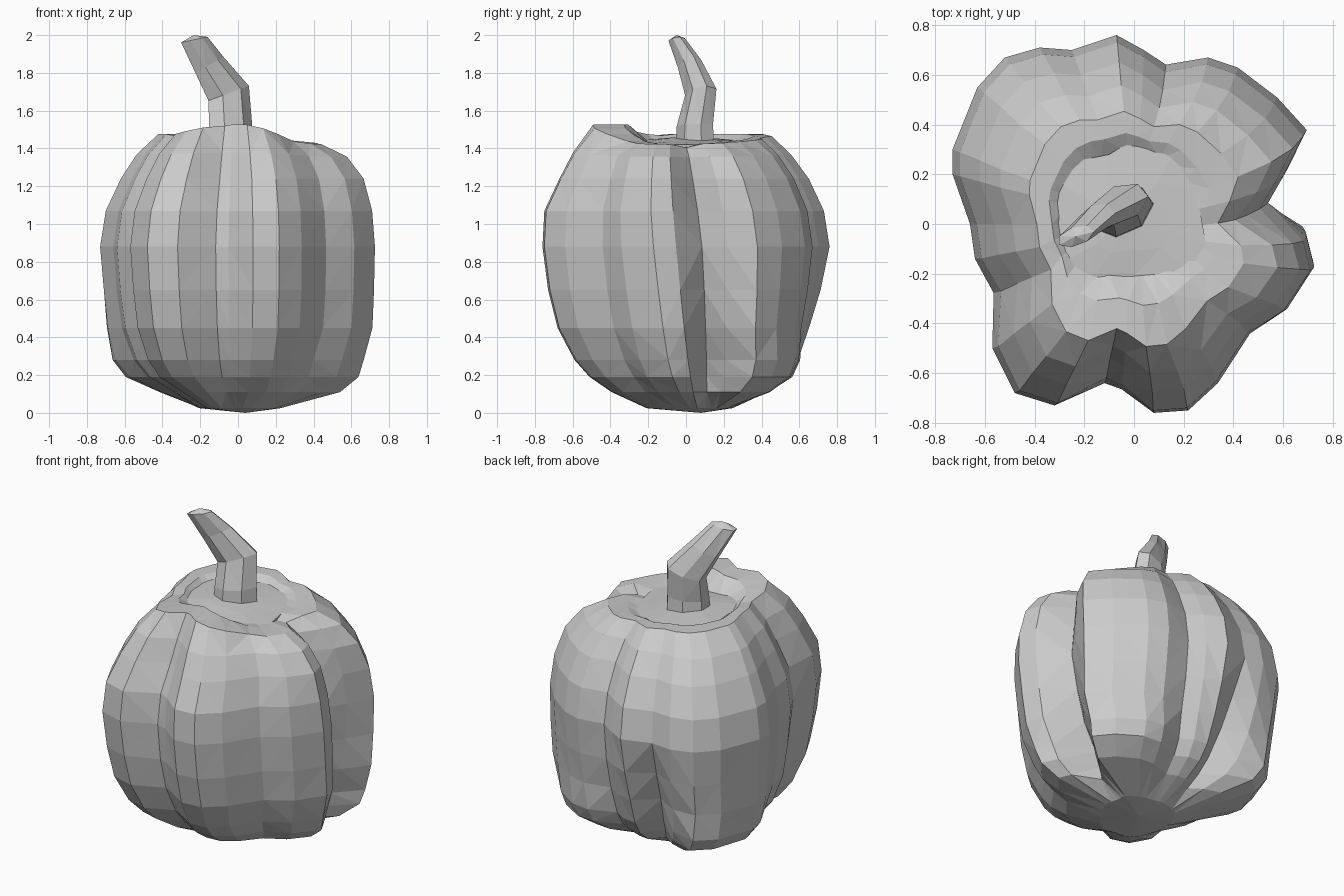
import bpy, bmesh, math
from mathutils import Vector


def loft(name, rings, start=None, end=None):
    """Skin a stack of equal-length rings, closing the ends with fans to a point."""
    bm = bmesh.new()
    loops = [[bm.verts.new(p) for p in r] for r in rings]
    n = len(loops[0])
    for a, b in zip(loops, loops[1:]):
        for i in range(n):
            j = (i + 1) % n
            bm.faces.new((a[i], a[j], b[j], b[i]))
    for loop, tip in ((loops[0], start), (loops[-1], end)):
        if tip is not None:
            c = bm.verts.new(tip)
            for i in range(n):
                bm.faces.new((loop[i], loop[(i + 1) % n], c))
    bmesh.ops.triangulate(bm, faces=bm.faces[:])
    bmesh.ops.recalc_face_normals(bm, faces=bm.faces[:])
    me = bpy.data.meshes.new(name)
    bm.to_mesh(me)
    bm.free()
    ob = bpy.data.objects.new(name, me)
    bpy.context.collection.objects.link(ob)
    return ob


# Lobed outline seen from above, anticlockwise from the right groove
outline = [(.56, .09), (.62, .22), (.70, .38), (.58, .51), (.42, .63), (.30, .67),
           (.13, .645), (.04, .70), (-.07, .76), (-.25, .70), (-.38, .71), (-.52, .67),
           (-.63, .55), (-.73, .30), (-.73, .20), (-.66, .0), (-.64, -.14),
           (-.57, -.28), (-.57, -.50), (-.48, -.68), (-.32, -.73), (-.12, -.65),
           (-.05, -.67), (.08, -.76), (.22, -.75), (.34, -.64), (.47, -.44),
           (.62, -.34), (.73, -.17), (.70, -.05)]
# Creases near the top and creases near the base, by outline index
upper = {0: 1, 6: .2, 17: .3, 21: .5, 22: .25}
lower = {0: 1, 1: .3, 9: 1, 8: .3, 10: .2, 17: .25, 21: .15}
# Lobe ends that stay full near the base
bulge = {2: .10, 3: .14, 4: .14, 5: .10, 11: .12, 12: .14, 13: .12, 14: .08,
         27: .06, 28: .10, 29: .06}

# Height, left, right, front, back extents, groove depth, roundness, rim tilt
levels = [(.025, -.22, .24, -.22, .26, 0, .7, 0),
          (.11, -.38, .50, -.40, .46, .16, .2, 0),
          (.19, -.53, .58, -.51, .57, .22, 0, 0),
          (.28, -.61, .62, -.59, .63, .20, 0, 0),
          (.45, -.68, .70, -.68, .68, .14, 0, 0),
          (.65, -.71, .72, -.73, .73, .08, 0, 0),
          (.88, -.73, .725, -.76, .76, .03, 0, 0),
          (1.07, -.70, .71, -.75, .73, .07, 0, 0),
          (1.24, -.62, .665, -.67, .65, .11, 0, 0),
          (1.36, -.54, .58, -.60, .56, .10, .05, .2),
          (1.44, -.43, .45, -.50, .46, .06, .2, .9),
          (1.44, -.36, .34, -.34, .38, .02, .5, .9),
          (1.42, -.29, .26, -.21, .31, 0, .9, 0)]

# Pepper body
rings = []
for z, xl, xr, yf, yb, depth, rnd, tilt in levels:
    ring = []
    for i, (x, y) in enumerate(outline):
        u = Vector((x / .73, y / .76))
        d = u.normalized()
        g = (lower if z < .7 else upper).get(i, 0)
        full = bulge.get(i, 0) * max(0, min(1, (.5 - z) / .3)) * (z > .05)
        u = u.lerp(d * .93, rnd) * (1 - g * depth + full)
        lift = tilt * (.10 * max(0, -d.y) ** 5 + .04 * max(0, -d.x)
                       - .02 * max(0, d.x) + .025 * max(0, d.y) ** 2 - .02 * g)
        # right-hand crease leans back toward the base
        lean = .09 * (.85 - z) * max(0, d.x) ** 4
        ring.append((u.x * (xr if u.x > 0 else -xl),
                     u.y * (yb if u.y > 0 else -yf) + lean, z + lift))
    rings.append(ring)
loft("pepper_body", rings, (.04, .08, 0), (0, .03, 1.41))

# Crown plate around the stem
crown = [(.29, -.08), (.25, .14), (.18, .32), (0, .34), (-.10, .28), (-.20, .26),
         (-.33, .18), (-.32, -.02), (-.30, -.16), (-.18, -.23), (0, -.21), (.22, -.19)]
loft("crown_plate", [[(x, y, 1.38) for x, y in crown],
                     [(x, y, 1.435 - .05 * x) for x, y in crown],
                     [(x * .5, y * .5, 1.445 - .04 * x) for x, y in crown]],
     None, (-.03, .04, 1.455))

# Bent stem: centre, radii across and along, tilt of the ring
stem = [((-.045, .05, 1.42), .125, .10, 0),
        ((-.045, .05, 1.52), .12, .095, 5),
        ((-.055, .08, 1.69), .12, .08, 20),
        ((-.155, .02, 1.84), .09, .06, 30),
        ((-.235, -.05, 1.975), .075, .04, 12)]
rings = []
for (cx, cy, cz), rx, ry, ang in stem:
    t = math.radians(ang)
    ring = []
    for k in range(7):
        a = math.tau * k / 7
        x, y = rx * math.cos(a), ry * math.sin(a)
        ring.append((cx + x * math.cos(t), cy + y + .25 * x, cz + x * math.sin(t)))
    rings.append(ring)
loft("stem", rings, None, (-.235, -.05, 2.0))
